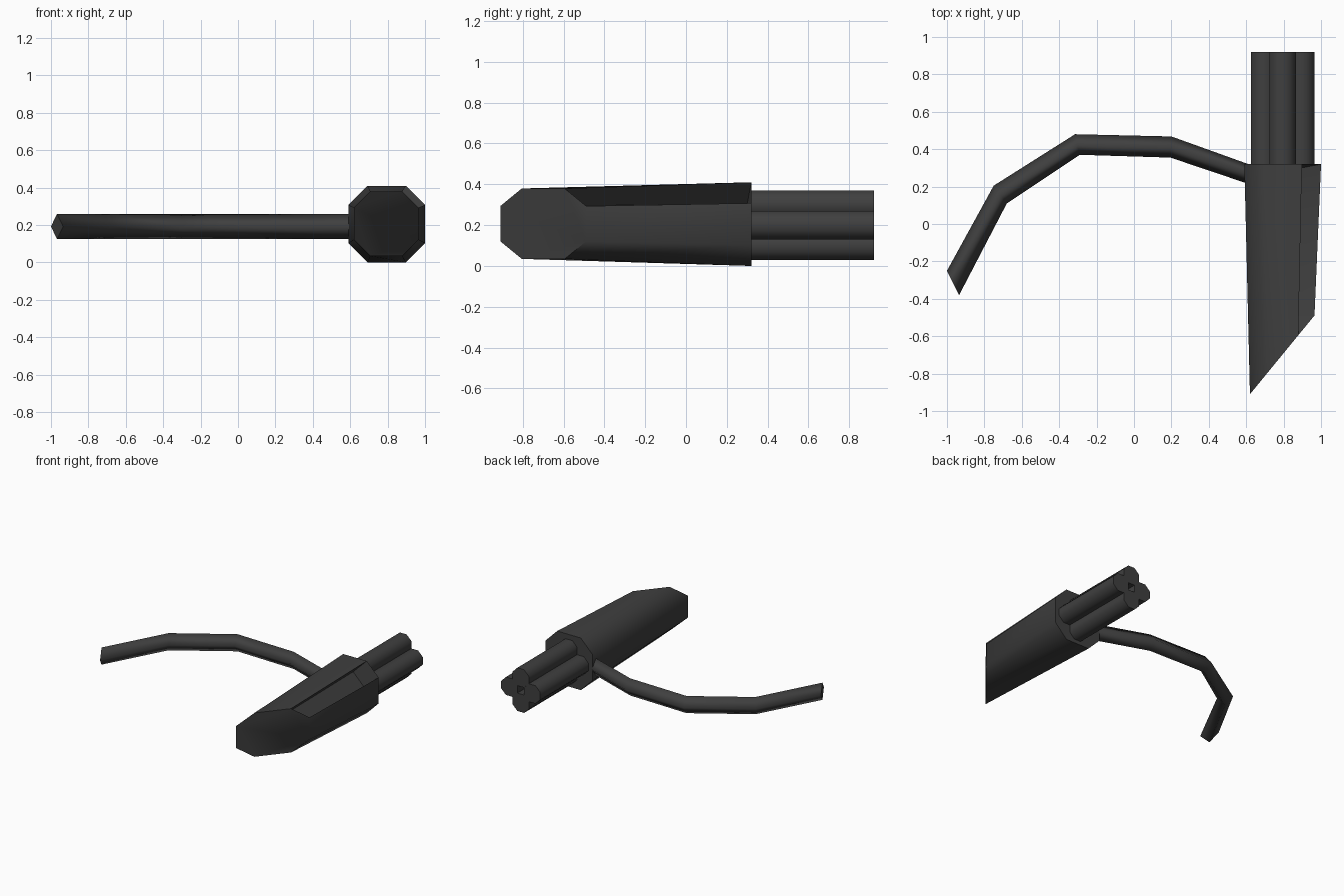
import bpy, bmesh, math

if "Cube" in bpy.data.objects:
    bpy.data.objects.remove(bpy.data.objects["Cube"])

dark = bpy.data.materials.new("dark_grey")
dark.diffuse_color = (0.05, 0.05, 0.05, 1)
dark.use_nodes = True
dark.node_tree.nodes["Principled BSDF"].inputs["Base Color"].default_value = dark.diffuse_color


def finish(bm, name, angle=50, flat_caps=False):
    bmesh.ops.recalc_face_normals(bm, faces=bm.faces)
    mesh = bpy.data.meshes.new(name)
    bm.to_mesh(mesh)
    bm.free()
    ob = bpy.data.objects.new(name, mesh)
    bpy.context.collection.objects.link(ob)
    mesh.materials.append(dark)
    bpy.ops.object.select_all(action='DESELECT')
    ob.select_set(True)
    bpy.context.view_layer.objects.active = ob
    bpy.ops.object.shade_smooth_by_angle(angle=math.radians(angle))
    return ob


def loft(bm, rings, skip=()):
    """Skin closed rings of points, cap both ends, leave out sides in skip."""
    vs = [[bm.verts.new(p) for p in r] for r in rings]
    n = len(rings[0])
    for a, b in zip(vs, vs[1:]):
        for i in range(n):
            if i not in skip:
                j = (i + 1) % n
                bm.faces.new((a[i], a[j], b[j], b[i]))
    bm.faces.new(vs[0])
    bm.faces.new(vs[-1])
    return vs


# Housing: tapered octagon with a slanted front and one recessed corner facet
def octagon(cx, cz, a, y_of_x):
    k = 0.5 * a
    prof = [(a, k), (k, a), (-k, a), (-a, k), (-a, -k), (-k, -a), (k, -a), (a, -k)]
    return [(cx + x, y_of_x(cx + x), cz + z) for x, z in prof]


bm = bmesh.new()
front = octagon(0.7925, 0.207, 0.1725, lambda x: -0.91 + (x - 0.62) * 1.22)
back = octagon(0.795, 0.205, 0.205, lambda x: 0.32)
f, b = loft(bm, [front, back], skip=(0,))
rim = [f[0], f[1], b[1], b[0]]
floor = [bm.verts.new((v.co.x - d, v.co.y + dy, v.co.z - d))
         for v, d, dy in zip(rim, (0.085, 0.085, 0.105, 0.105), (0.01, 0.01, -0.02, -0.02))]
for i in range(4):
    j = (i + 1) % 4
    bm.faces.new((rim[i], rim[j], floor[j], floor[i]))
bm.faces.new(floor)
finish(bm, "housing")

# Cluster of four octagonal barrels touching along their diagonal flats
apothem = 0.0704
r = apothem / math.cos(math.pi / 8)
for n in range(4):
    t = n * math.pi / 2
    cx = 0.795 + 0.0996 * math.cos(t)
    cz = 0.2 + 0.0996 * math.sin(t)
    angles = [(i + 0.5) * math.pi / 4 for i in range(8)]
    bm = bmesh.new()
    loft(bm, [[(cx + r * math.cos(q), y, cz + r * math.sin(q)) for q in angles]
              for y in (0.31, 0.92)])
    finish(bm, f"barrel_{n + 1}")

# Curved arm: diamond section swept through outer and inner bend points
bends = [((-1.0, -0.25), (-0.935, -0.38)), ((-0.75, 0.205), (-0.68, 0.11)),
         ((-0.315, 0.48), (-0.29, 0.37)), ((0.2, 0.468), (0.195, 0.355)),
         ((0.64, 0.31), (0.64, 0.205))]
bm = bmesh.new()
rings = []
for (ox, oy), (ix, iy) in bends:
    mx, my = (ox + ix) / 2, (oy + iy) / 2
    rings.append([(ox, oy, 0.192), (mx, my, 0.26), (ix, iy, 0.192), (mx, my, 0.125)])
loft(bm, rings)
arm = finish(bm, "curved_arm", angle=130)
for p in arm.data.polygons[-2:]:
    p.use_smooth = False
